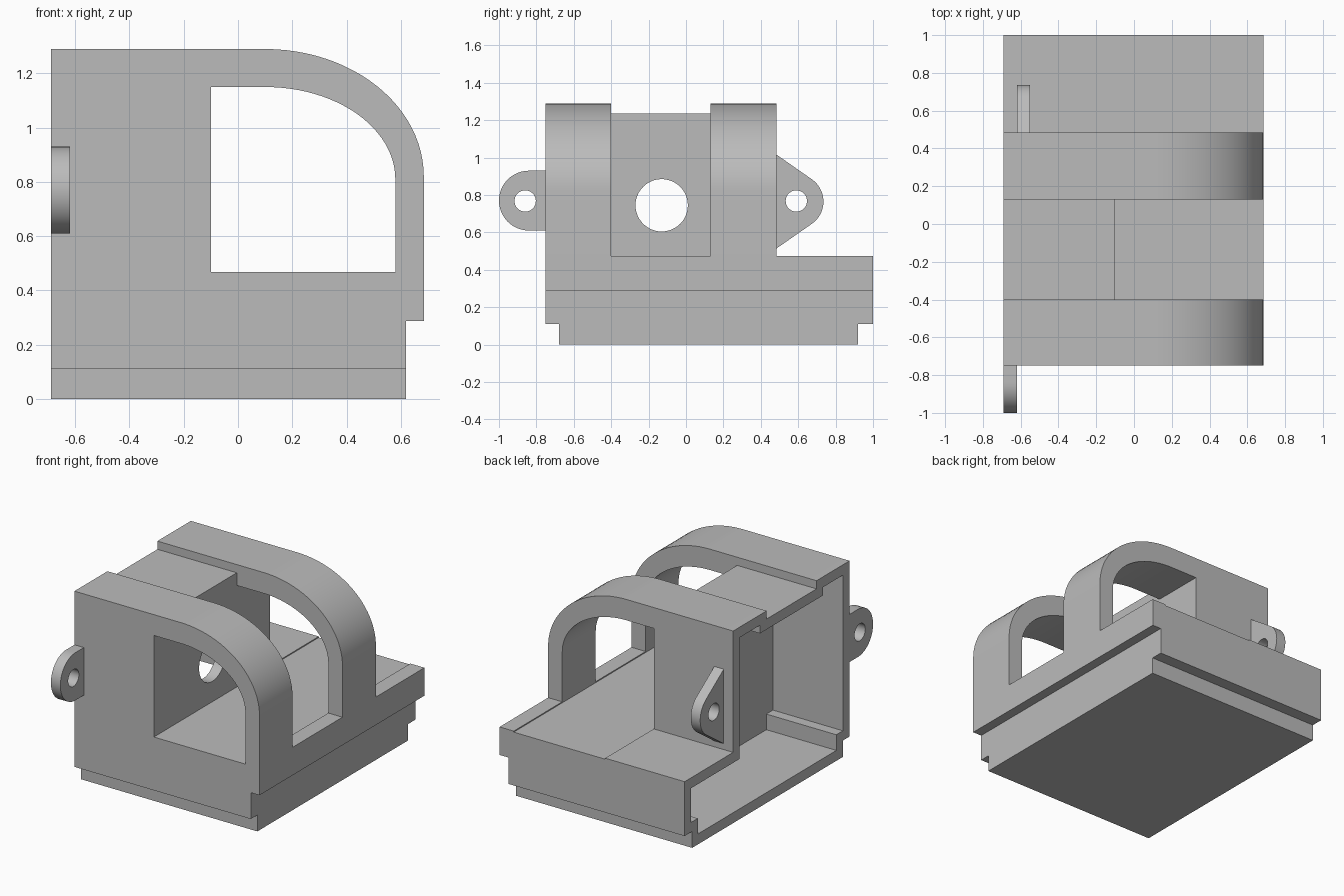
import bpy, bmesh, math
from mathutils import Vector

if "Cube" in bpy.data.objects:
    bpy.data.objects.remove(bpy.data.objects["Cube"])

gray = bpy.data.materials.new("plain_gray")
gray.diffuse_color = (0.5, 0.5, 0.5, 1)
gray.use_nodes = True
gray.node_tree.nodes["Principled BSDF"].inputs["Base Color"].default_value = gray.diffuse_color


def prism(name, pts, axis, lo, hi):
    """Extrude a profile: (y, z) points along x, or (x, z) points along y."""
    place = (lambda p, t: (t, p[0], p[1])) if axis == "x" else (lambda p, t: (p[0], t, p[1]))
    bm = bmesh.new()
    face = bm.faces.new([bm.verts.new(place(p, lo)) for p in pts])
    ext = bmesh.ops.extrude_face_region(bm, geom=[face])
    shift = Vector(place((0, 0), hi - lo))
    bmesh.ops.translate(bm, vec=shift, verts=[v for v in ext["geom"] if isinstance(v, bmesh.types.BMVert)])
    bmesh.ops.recalc_face_normals(bm, faces=bm.faces)
    mesh = bpy.data.meshes.new(name)
    bm.to_mesh(mesh)
    bm.free()
    mesh.materials.append(gray)
    ob = bpy.data.objects.new(name, mesh)
    bpy.context.collection.objects.link(ob)
    return ob


def rect(a0, a1, b0, b1):
    return [(a0, b0), (a1, b0), (a1, b1), (a0, b1)]


def arc(ca, cb, ra, rb, start, end, n=24):
    angles = [math.radians(start + (end - start) * i / n) for i in range(n + 1)]
    return [(ca + ra * math.cos(a), cb + rb * math.sin(a)) for a in angles]


def circle(ca, cb, r, n=40):
    return arc(ca, cb, r, r, 0, 360, n)[:-1]


def combine(target, other, operation):
    """Apply a boolean and discard the tool part."""
    mod = target.modifiers.new(operation, "BOOLEAN")
    mod.operation, mod.object, mod.solver = operation, other, "EXACT"
    bpy.context.view_layer.objects.active = target
    bpy.ops.object.modifier_apply(modifier=mod.name)
    bpy.data.objects.remove(other, do_unlink=True)


def smooth(ob):
    bpy.ops.object.select_all(action="DESELECT")
    ob.select_set(True)
    bpy.context.view_layer.objects.active = ob
    bpy.ops.object.shade_smooth_by_angle(angle=math.radians(30))


L, R = -0.69, 0.685

# Base tray with a stepped foot
housing = prism("housing", [(-.68, 0), (.92, 0), (.92, .11), (1, .11), (1, .475),
                            (-.75, .475), (-.75, .11), (-.68, .11)], "x", L, R)
combine(housing, prism("side_notch", rect(.62, 1, -.1, .287), "y", -2, 2), "DIFFERENCE")

# Two rounded arches and the lower block between them
arch = [(L, .3), (R, .3)] + arc(.1, .82, R - .1, .47, 0, 90) + [(L, 1.29)]
for y0, y1 in ((-.75, -.40), (.13, .485)):
    combine(housing, prism("arch", arch, "y", y0, y1), "UNION")
combine(housing, prism("middle_block", rect(L, -.1, .3, 1.235), "y", -.5, .2), "UNION")

# Arch window running front to back
window = [(-.1, .468), (.58, .468)] + arc(.1, .81, .48, .34, 0, 90) + [(-.1, 1.15)]
combine(housing, prism("window", window, "y", -2, 2), "DIFFERENCE")

# Hollow interior, open on the left
cavity = [(-.61, .07), (.86, .07), (.86, .175), (.93, .175), (.93, .405), (.42, .405),
          (.42, 1.22), (.2, 1.22), (.2, 1.165), (-.47, 1.165), (-.47, 1.22),
          (-.68, 1.22), (-.68, .175), (-.61, .175)]
combine(housing, prism("cavity", cavity, "x", -1, -.17), "DIFFERENCE")

# Round opening in the block wall
combine(housing, prism("round_opening", circle(-.13, .745, .14, 48), "x", -.3, .2), "DIFFERENCE")
smooth(housing)

# Mounting lugs at the front and the back
front = [(-.75, .61)] + [(-.75, .93)] + arc(-.84, .77, .16, .16, 90, 270)
back = [(.485, .515)] + arc(.59, .765, .145, .145, -55, 55) + [(.485, 1.015)]
for name, outline, hole_y, x0 in (("front_lug", front, -.86, L), ("back_lug", back, .59, L + .07)):
    lug = prism(name, outline, "x", x0, x0 + .07)
    combine(lug, prism("lug_hole", circle(hole_y, .768, .057), "x", -1, 0), "DIFFERENCE")
    smooth(lug)
